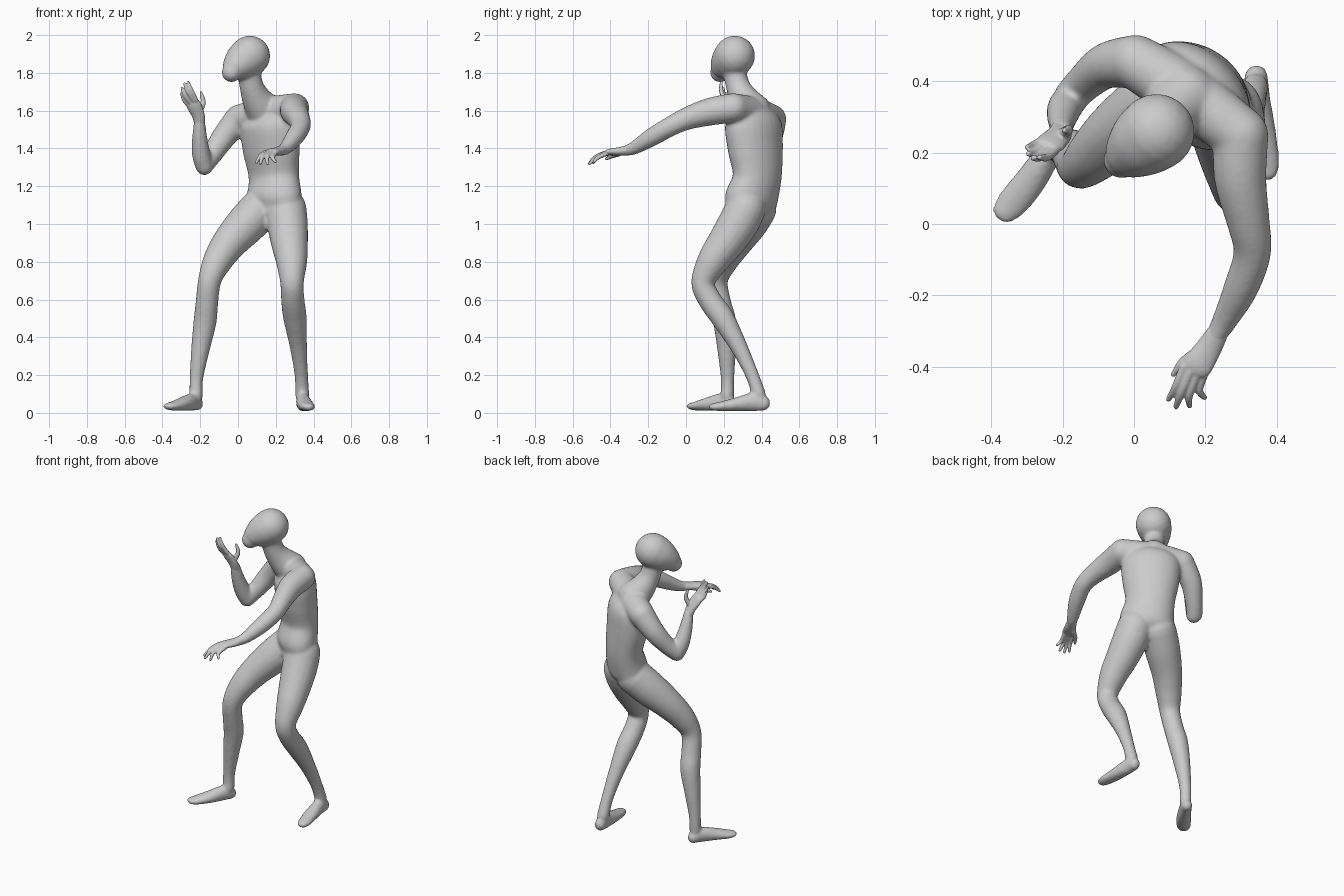
import bpy, bmesh, math
from mathutils import Vector


def spline(pts, steps=5):
    """Catmull-Rom through tuples of any length."""
    p = [pts[0]] + list(pts) + [pts[-1]]
    out = []
    for i in range(1, len(p) - 2):
        for s in range(steps):
            t = s / steps
            out.append([0.5 * (2 * b + (c - a) * t + (2 * a - 5 * b + 4 * c - d) * t * t
                               + (3 * b - a - 3 * c + d) * t ** 3)
                        for a, b, c, d in zip(*p[i - 1:i + 3])])
    return out + [list(pts[-1])]


def tube(bm, pts, side=(0.9, 0.1, 0.42), n=20):
    """Round-ended loft through (x, y, z, half width[, half depth])."""
    pts = spline([q if len(q) == 5 else (*q, q[3]) for q in pts])
    pos = [Vector(q[:3]) for q in pts]
    rings = []
    for i, q in enumerate(pts):
        t = (pos[min(i + 1, len(pos) - 1)] - pos[max(i - 1, 0)]).normalized()
        u = Vector(side)
        u = (u - t * u.dot(t)).normalized()
        v = t.cross(u)
        caps = [(0, 1)]
        arcs = [math.radians(a) for a in (20, 40, 60, 78)]
        h = min(q[3], q[4])
        if i == 0:
            caps = [(-h * math.sin(a), math.cos(a)) for a in reversed(arcs)] + caps
        if i == len(pts) - 1:
            caps = caps + [(h * math.sin(a), math.cos(a)) for a in arcs]
        for off, k in caps:
            rings.append([bm.verts.new(pos[i] + t * off
                                       + u * q[3] * k * math.cos(2 * math.pi * j / n)
                                       + v * q[4] * k * math.sin(2 * math.pi * j / n))
                          for j in range(n)])
    for a, b in zip(rings, rings[1:]):
        for j in range(n):
            bm.faces.new((a[j], a[j - 1], b[j - 1], b[j]))
    bm.faces.new(rings[0])
    bm.faces.new(rings[-1])


def finish(bm, name, voxel, smooth):
    """Fuse the overlapping lofts into one smooth skin."""
    bmesh.ops.recalc_face_normals(bm, faces=bm.faces)
    me = bpy.data.meshes.new(name)
    bm.to_mesh(me)
    bm.free()
    ob = bpy.data.objects.new(name, me)
    bpy.context.collection.objects.link(ob)
    r = ob.modifiers.new("fuse", 'REMESH')
    r.mode = 'VOXEL'
    r.voxel_size = voxel
    r.use_smooth_shade = True
    s = ob.modifiers.new("soften", 'SMOOTH')
    s.factor = 0.5
    s.iterations = smooth


body = bmesh.new()
yaw = math.radians(42)
across = (math.cos(yaw), -math.sin(yaw), 0)

# torso and shoulder girdle
tube(body, [(.185, .33, 1.07, .15, .09), (.19, .345, 1.13, .165, .118),
            (.19, .377, 1.25, .15, .11), (.175, .367, 1.4, .172, .122),
            (.165, .355, 1.54, .175, .12), (.145, .345, 1.61, .1, .06)], across, 28)
tube(body, [(.005, .455, 1.555, .077), (.14, .37, 1.585, .085), (.3, .25, 1.615, .078)])

# neck and head
tube(body, [(.055, .255, 1.82, .062), (.072, .275, 1.73, .064), (.1, .31, 1.66, .08),
            (.14, .35, 1.6, .1)])
tube(body, [(.063, .258, 1.89, .108), (.02, .225, 1.857, .098), (-.02, .192, 1.82, .072),
            (-.034, .18, 1.803, .053)], n=28)

# bent arm (raised hand)
tube(body, [(.005, .455, 1.555, .077), (-.075, .445, 1.46, .065), (-.135, .4, 1.37, .054),
            (-.178, .355, 1.31, .049)])
tube(body, [(-.178, .35, 1.305, .047), (-.195, .325, 1.37, .049), (-.203, .29, 1.46, .04),
            (-.203, .262, 1.55, .029)])

# reaching arm
tube(body, [(.3, .25, 1.615, .078), (.298, .13, 1.595, .074), (.32, .01, 1.56, .061),
            (.332, -.08, 1.518, .053), (.3, -.18, 1.46, .049), (.255, -.27, 1.405, .036),
            (.226, -.32, 1.387, .028)])

# forward bent leg: thigh, shin, foot
tube(body, [(.12, .37, 1.08, .11), (.045, .32, 1.0, .108), (-.045, .255, .9, .093),
            (-.11, .195, .8, .078), (-.15, .16, .7, .062), (-.165, .18, .58, .06),
            (-.175, .205, .48, .061), (-.2, .215, .33, .049), (-.22, .22, .18, .036),
            (-.222, .218, .09, .036)])
tube(body, [(-.218, .235, .047, .034, .036), (-.245, .19, .057, .038, .047),
            (-.295, .115, .046, .045, .036), (-.345, .055, .036, .045, .024),
            (-.37, .026, .035, .034, .018)], (.8, -.6, 0))

# rear leg: thigh, shin, foot
tube(body, [(.255, .315, 1.08, .108), (.262, .275, 1.0, .108), (.273, .21, .9, .098),
            (.284, .14, .8, .083), (.286, .09, .69, .063), (.29, .125, .6, .062),
            (.302, .195, .5, .062), (.32, .28, .35, .046), (.335, .35, .2, .036),
            (.34, .385, .1, .038)])
tube(body, [(.343, .412, .05, .034, .04), (.344, .36, .058, .037, .05),
            (.353, .27, .046, .044, .037), (.367, .18, .034, .042, .025),
            (.374, .14, .031, .032, .019)], (1, 0.1, 0))
finish(body, "body", .009, 9)


def hand(name, palm, palm_side, fingers, thumb):
    bm = bmesh.new()
    tube(bm, palm, palm_side)
    for root, knuckle, tip in fingers:
        tube(bm, [(*root, .0125), (*knuckle, .0115), (*tip, .008)], (.6, .3, .7), 12)
    tube(bm, [(*thumb[0], .017), (*thumb[1], .014), (*thumb[2], .008)], (.6, .3, .7), 12)
    finish(bm, name, .004, 4)


# raised hand
hand("raised_hand",
     [(-.203, .268, 1.53, .029, .027), (-.21, .25, 1.575, .035, .024),
      (-.232, .228, 1.625, .041, .02), (-.24, .22, 1.645, .036, .016)],
     (.62, -.45, .6),
     [((-.222, .205, 1.655), (-.245, .187, 1.705), (-.264, .187, 1.75)),
      ((-.237, .208, 1.655), (-.265, .187, 1.7), (-.283, .185, 1.742)),
      ((-.25, .22, 1.64), (-.281, .2, 1.68), (-.296, .197, 1.72)),
      ((-.258, .235, 1.625), (-.284, .22, 1.655), (-.3, .215, 1.69))],
     [(-.205, .25, 1.595), (-.184, .264, 1.645), (-.196, .262, 1.695)])

# reaching hand
hand("reaching_hand",
     [(.235, -.305, 1.392, .03, .027), (.212, -.345, 1.385, .036, .023),
      (.18, -.395, 1.382, .042, .018), (.172, -.41, 1.38, .038, .015)],
     (.85, -.5, 0),
     [((.14, -.4, 1.378), (.118, -.455, 1.36), (.097, -.492, 1.325)),
      ((.158, -.415, 1.38), (.132, -.475, 1.357), (.118, -.513, 1.32)),
      ((.178, -.42, 1.378), (.155, -.48, 1.352), (.156, -.51, 1.318)),
      ((.198, -.418, 1.374), (.183, -.465, 1.352), (.198, -.487, 1.33))],
     [(.185, -.355, 1.375), (.138, -.388, 1.362), (.111, -.422, 1.345)])
